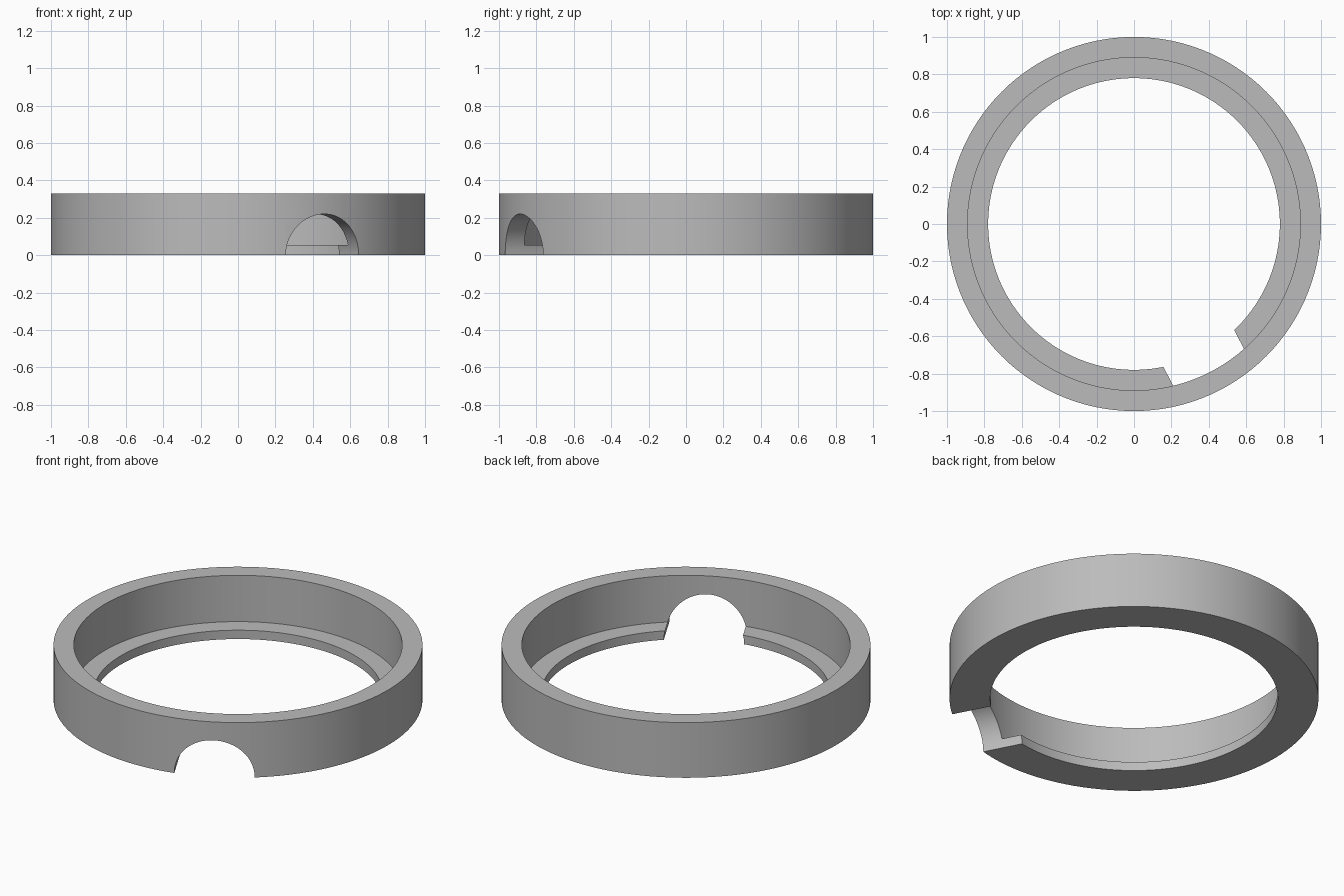
import bpy
import bmesh
import math
from mathutils import Matrix, Vector

cube = bpy.data.objects.get("Cube")
if cube:
    bpy.data.objects.remove(cube, do_unlink=True)

SEGMENTS = 120
NOTCH_ANGLE = math.radians(27.5)   # from the front towards the model's left
NOTCH_RADIUS = 0.22

grey = bpy.data.materials.new("grey")
grey.use_nodes = True
color = (0.5, 0.5, 0.5, 1.0)
grey.diffuse_color = color
grey.node_tree.nodes["Principled BSDF"].inputs["Base Color"].default_value = color


def add_object(name, bm):
    bmesh.ops.recalc_face_normals(bm, faces=bm.faces)
    mesh = bpy.data.meshes.new(name)
    bm.to_mesh(mesh)
    bm.free()
    mesh.materials.append(grey)
    obj = bpy.data.objects.new(name, mesh)
    bpy.context.collection.objects.link(obj)
    return obj


# Ring: wall with an inner lip at the bottom, revolved around z
profile = [(0.78, 0), (1, 0), (1, 0.33), (0.89, 0.33), (0.89, 0.053), (0.78, 0.053)]
bm = bmesh.new()
verts = [bm.verts.new((r, 0, z)) for r, z in profile]
edges = [bm.edges.new((v, verts[(i + 1) % len(verts)])) for i, v in enumerate(verts)]
bmesh.ops.spin(bm, geom=verts + edges, cent=(0, 0, 0), axis=(0, 0, 1),
               angle=math.tau, steps=SEGMENTS, use_merge=True)
bmesh.ops.remove_doubles(bm, verts=bm.verts, dist=0.0001)
ring = add_object("ring", bm)

# Cutter: horizontal cylinder through one side of the wall
direction = Vector((math.sin(NOTCH_ANGLE), -math.cos(NOTCH_ANGLE), 0))
bm = bmesh.new()
bmesh.ops.create_cone(bm, cap_ends=True, segments=64, radius1=NOTCH_RADIUS,
                      radius2=NOTCH_RADIUS, depth=0.8,
                      matrix=Matrix.Translation(direction * 0.9)
                      @ direction.to_track_quat('Z', 'Y').to_matrix().to_4x4())
cutter = add_object("notch_cutter", bm)
cutter.hide_render = True

# Arched notch
cut = ring.modifiers.new("notch", 'BOOLEAN')
cut.operation = 'DIFFERENCE'
cut.solver = 'EXACT'
cut.object = cutter
bpy.ops.object.select_all(action='DESELECT')
ring.select_set(True)
bpy.context.view_layer.objects.active = ring
bpy.ops.object.modifier_apply(modifier=cut.name)
bpy.data.objects.remove(cutter, do_unlink=True)
bpy.ops.object.shade_smooth_by_angle(angle=math.radians(30))
